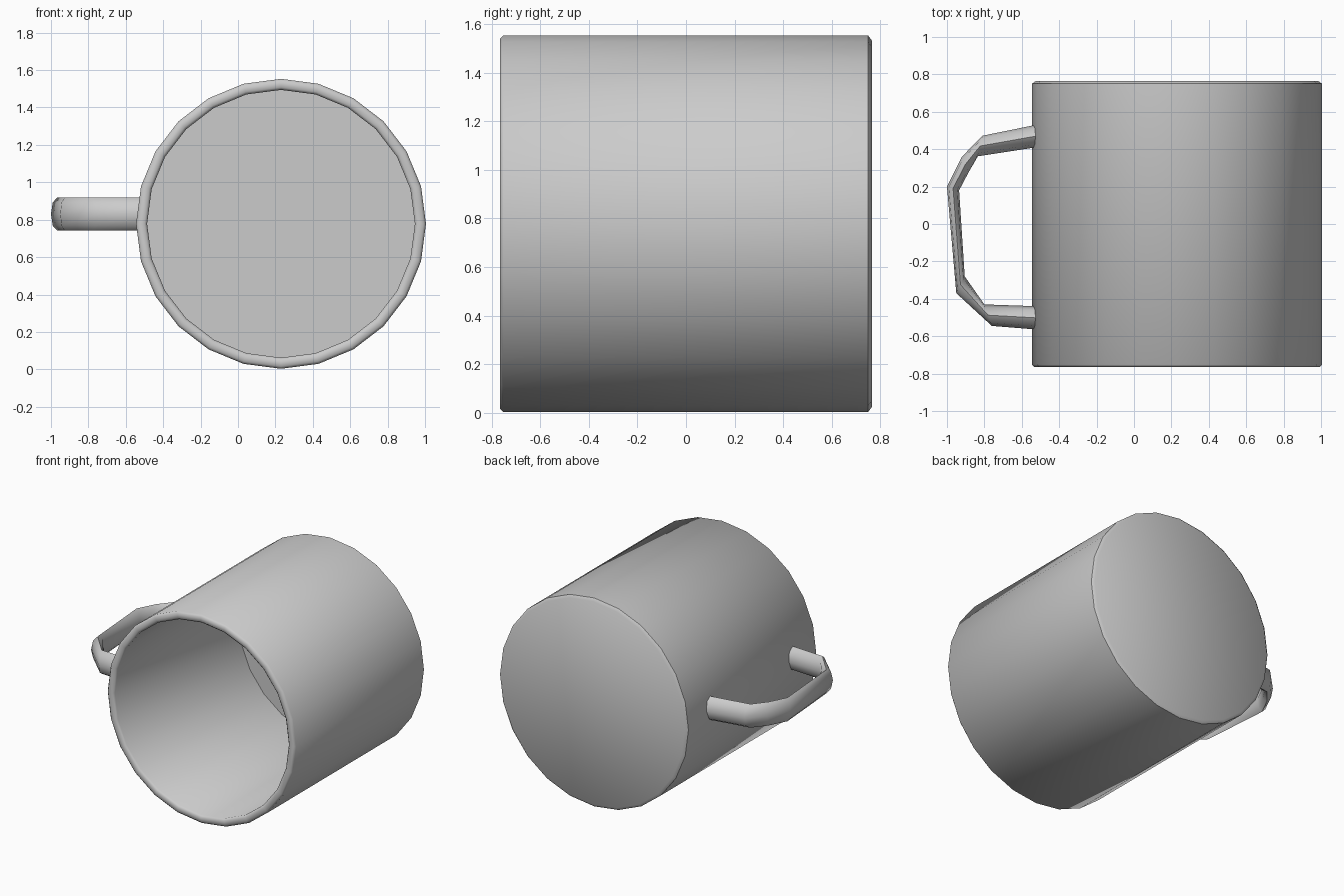
import bpy, bmesh
from math import sin, cos, pi

if "Cube" in bpy.data.objects:
    bpy.data.objects.remove(bpy.data.objects["Cube"])

CX, CZ = 0.23, 0.778   # cup axis runs along y


def finish(name, bm, angle):
    bmesh.ops.recalc_face_normals(bm, faces=bm.faces)
    me = bpy.data.meshes.new(name)
    bm.to_mesh(me)
    bm.free()
    ob = bpy.data.objects.new(name, me)
    bpy.context.collection.objects.link(ob)
    bpy.ops.object.select_all(action='DESELECT')
    ob.select_set(True)
    bpy.context.view_layer.objects.active = ob
    bpy.ops.object.shade_smooth_by_angle(angle=angle)
    return ob


def skin(name, rings, angle):
    """Bridge successive rings of points and cap both ends."""
    bm = bmesh.new()
    loops = [[bm.verts.new(p) for p in r] for r in rings]
    n = len(loops[0])
    for a, b in zip(loops, loops[1:]):
        for i in range(n):
            j = (i + 1) % n
            bm.faces.new((a[i], a[j], b[j], b[i]))
    bm.faces.new(loops[0])
    bm.faces.new(loops[-1])
    return finish(name, bm, angle)


# Cup lying on its side: (radius, y) from outer base, round the rim, to inner floor
SIDES = 24
profile = [(0.755, 0.765), (0.775, 0.75), (0.775, -0.752), (0.762, -0.765),
           (0.73, -0.765), (0.716, -0.752), (0.716, 0.70)]
skin("cup", [[(CX + r * cos(2 * pi * i / SIDES), y, CZ + r * sin(2 * pi * i / SIDES))
              for i in range(SIDES)] for r, y in profile], 0.9)

# Handle: (outer x, outer y, inner x, inner y) stations, oval section
stations = [(-0.51, 0.533, -0.51, 0.412), (-0.81, 0.472, -0.84, 0.362)[:2] + (-0.835, 0.362),
            (-0.92, 0.36, -0.885, 0.275), (-1.0, 0.20, -0.935, 0.18),
            (-0.95, -0.37, -0.905, -0.28), (-0.76, -0.545, -0.80, -0.43),
            (-0.51, -0.565, -0.51, -0.44)]
rings = []
for ox, oy, ix, iy in stations:
    ring = []
    for k in range(8):
        a = 2 * pi * k / 8
        t = cos(a) / 2
        ring.append(((ox + ix) / 2 + t * (ox - ix), (oy + iy) / 2 + t * (oy - iy),
                     0.83 + 0.088 * sin(a)))
    rings.append(ring)
skin("handle", rings, 0.9)
